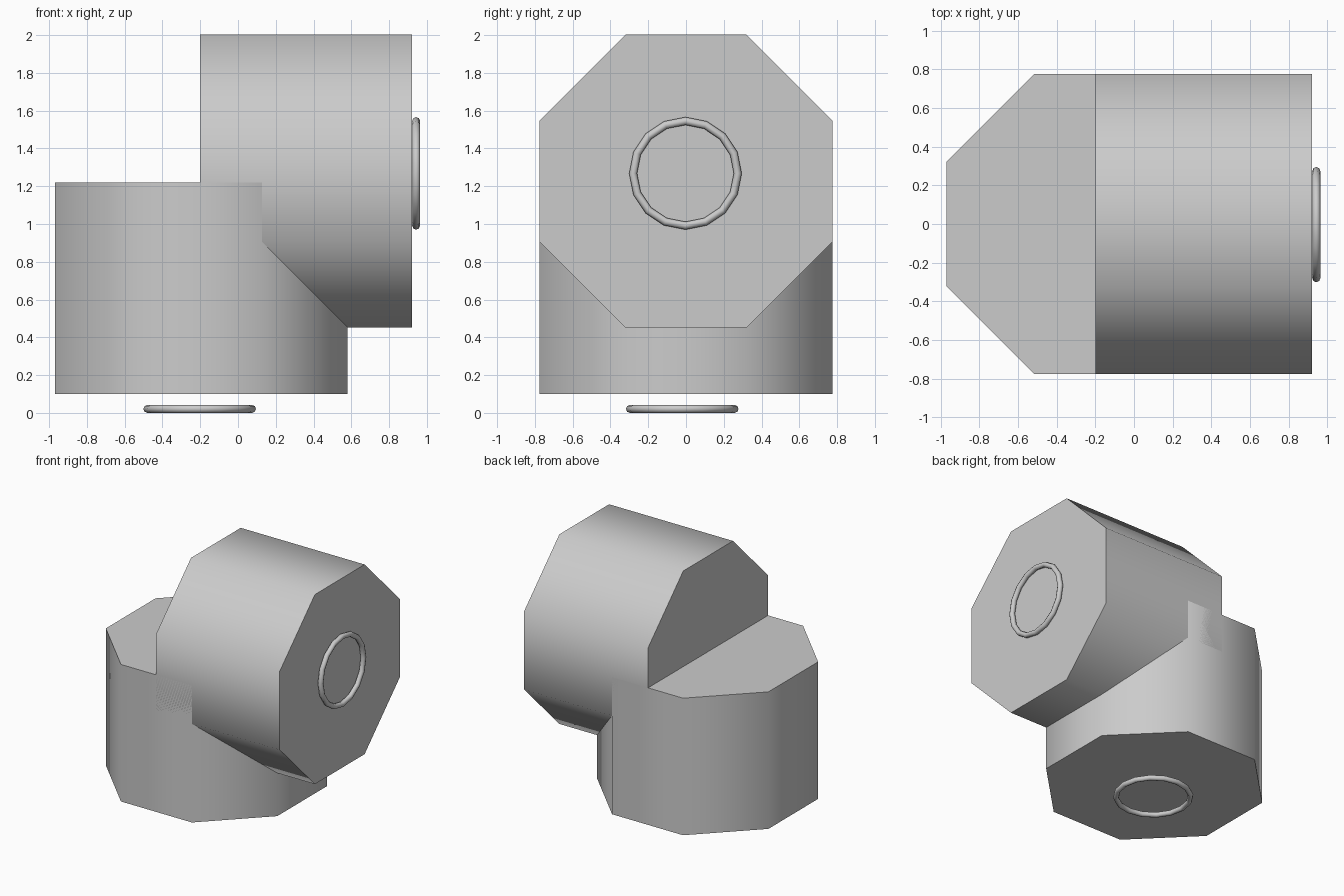
import bpy
from math import radians, pi, cos

if "Cube" in bpy.data.objects:
    bpy.data.objects.remove(bpy.data.objects["Cube"])

APOTHEM = 0.775  # centre to flat side of the octagons


def finish(name, angle):
    ob = bpy.context.object
    ob.name = name
    bpy.ops.object.transform_apply(location=False, rotation=True, scale=True)
    bpy.ops.object.shade_smooth_by_angle(angle=radians(angle))
    return ob


def octagon_block(name, centre, depth, along_x=False):
    bpy.ops.mesh.primitive_cylinder_add(
        vertices=8, radius=APOTHEM / cos(pi / 8), depth=depth, location=centre)
    ob = bpy.context.object
    # turn half a side so the flats line up with the axes
    for v in ob.data.vertices:
        x, y = v.co.x, v.co.y
        c, s = cos(pi / 8), cos(pi / 2 - pi / 8)
        v.co.x, v.co.y = x * c - y * s, x * s + y * c
    if along_x:
        ob.rotation_euler = (0, pi / 2, 0)
    return finish(name, 60)


def ring(name, centre, along_x=False):
    bpy.ops.mesh.primitive_torus_add(
        major_segments=16, minor_segments=8, major_radius=0.277,
        minor_radius=0.021, location=centre)
    if along_x:
        bpy.context.object.rotation_euler = (0, pi / 2, 0)
    return finish(name, 60)


# upright octagonal block and the one lying along x
octagon_block("lower_block", (-0.195, 0, 0.66), 1.12)
octagon_block("upper_block", (0.36, 0, 1.227), 1.12, along_x=True)

# end rings
ring("bottom_ring", (-0.203, -0.02, 0.021))
ring("side_ring", (0.943, -0.003, 1.268), along_x=True)
